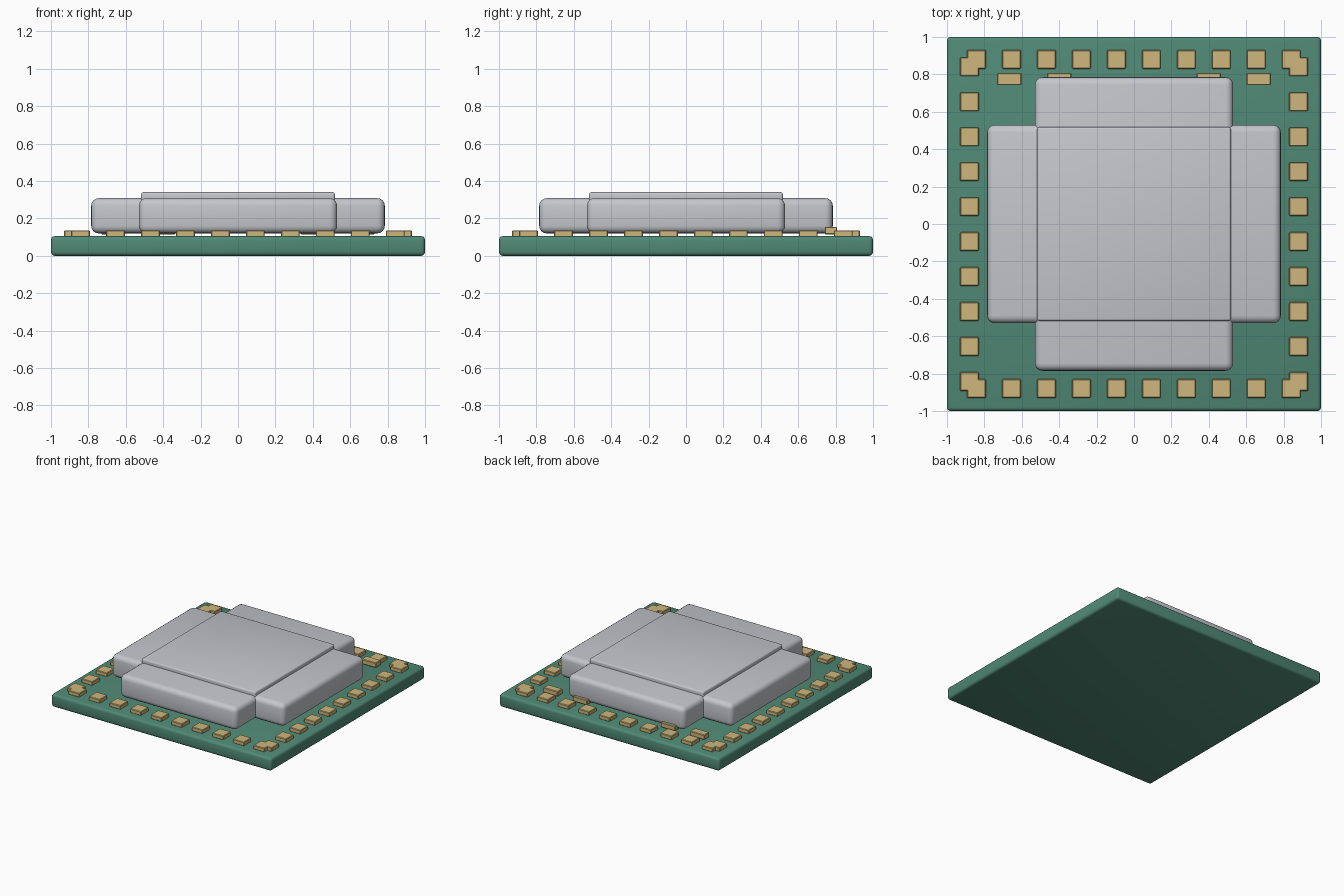
import bpy

if "Cube" in bpy.data.objects:
    bpy.data.objects.remove(bpy.data.objects["Cube"])

def material(name, rgb):
    m = bpy.data.materials.new(name)
    m.diffuse_color = (*rgb, 1)
    m.use_nodes = True
    m.node_tree.nodes["Principled BSDF"].inputs["Base Color"].default_value = m.diffuse_color
    return m

GREEN = material("board_green", (0.08, 0.25, 0.18))
GOLD = material("contact_gold", (0.62, 0.47, 0.2))
SILVER = material("lid_silver", (0.56, 0.57, 0.6))

def box(name, x, y, z0, z1, sx, sy, mat, bevel, segments):
    """Bevelled box centred on x, y and spanning z0 to z1."""
    bpy.ops.mesh.primitive_cube_add(size=1, location=(x, y, (z0 + z1) / 2))
    ob = bpy.context.object
    ob.name = name
    ob.scale = (sx, sy, z1 - z0)
    bpy.ops.object.transform_apply(location=False, rotation=False, scale=True)
    ob.data.materials.append(mat)
    mod = ob.modifiers.new("rounded_edges", 'BEVEL')
    mod.width = bevel
    mod.segments = segments
    bpy.ops.object.modifier_apply(modifier=mod.name)
    bpy.ops.object.shade_smooth_by_angle()
    return ob

# Circuit board
box("board", 0, 0, 0, 0.105, 2, 2, GREEN, 0.02, 3)

# Metal lid: two crossed blocks with a thin raised plate
box("lid_wide", 0, 0, 0.12, 0.308, 1.57, 1.06, SILVER, 0.04, 4)
box("lid_deep", 0, 0, 0.12, 0.308, 1.06, 1.57, SILVER, 0.04, 4)
box("lid_plate", 0, 0, 0.28, 0.34, 1.036, 1.036, SILVER, 0.012, 3)

# Ten square contacts along each edge
for i in range(10):
    t = -0.842 + i * 0.187
    for side, e in (("low", -0.88), ("high", 0.88)):
        box(f"contact_y_{side}_{i}", t, e, 0.103, 0.136, 0.1, 0.1, GOLD, 0.004, 1)
        box(f"contact_x_{side}_{i}", e, t, 0.103, 0.136, 0.1, 0.1, GOLD, 0.004, 1)

# Small components behind the lid
for i, x in enumerate((-0.667, -0.4, 0.4, 0.667)):
    box(f"component_{i}", x, 0.775, 0.115, 0.155, 0.13, 0.065, GOLD, 0.004, 1)
